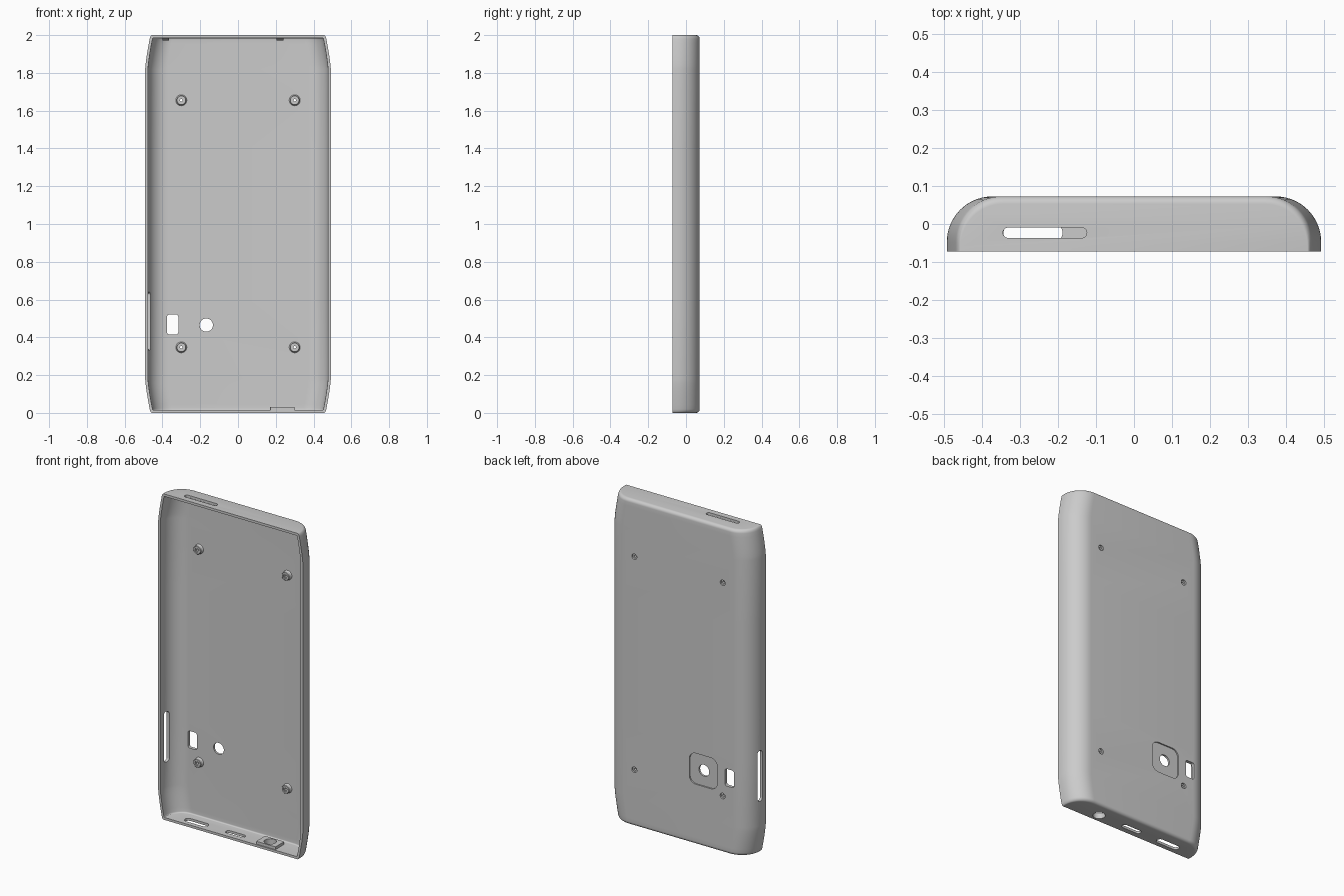
import bpy, bmesh, math
from mathutils import Vector

if "Cube" in bpy.data.objects:
    bpy.data.objects.remove(bpy.data.objects["Cube"])

FRONT, BACK, HEIGHT = -0.0725, 0.0725, 2.0
WALL, FLOOR = 0.015, 0.02
BOSSES = [(x, z) for x in (-0.3, 0.3) for z in (0.347, 1.655)]

grey = bpy.data.materials.new("light grey plastic")
grey.diffuse_color = (0.6, 0.6, 0.6, 1)
grey.use_nodes = True
grey.node_tree.nodes["Principled BSDF"].inputs["Base Color"].default_value = grey.diffuse_color


def finish(name, bm):
    bmesh.ops.recalc_face_normals(bm, faces=bm.faces)
    mesh = bpy.data.meshes.new(name)
    bm.to_mesh(mesh)
    bm.free()
    mesh.materials.append(grey)
    obj = bpy.data.objects.new(name, mesh)
    bpy.context.collection.objects.link(obj)
    return obj


def loft(name, rings, closed=False):
    """Skin equal-length rings; cap the ends, or join last to first."""
    bm = bmesh.new()
    loops = [[bm.verts.new(p) for p in ring] for ring in rings]
    n = len(loops[0])
    pairs = list(zip(loops, loops[1:]))
    if closed:
        pairs.append((loops[-1], loops[0]))
    else:
        bm.faces.new(loops[0])
        bm.faces.new(loops[-1])
    for a, b in pairs:
        for i in range(n):
            j = (i + 1) % n
            bm.faces.new((a[i], a[j], b[j], b[i]))
    return finish(name, bm)


def rounded_prism(name, axis, u, v, w, h, r, lo, hi, seg=8):
    """Rounded rectangle centred on (u, v), extruded along an axis."""
    pts = []
    for k, (su, sv) in enumerate(((1, 1), (-1, 1), (-1, -1), (1, -1))):
        for i in range(seg + 1):
            a = math.pi / 2 * (k + i / seg)
            pts.append((u + su * (w / 2 - r) + r * math.cos(a),
                        v + sv * (h / 2 - r) + r * math.sin(a)))
    place = {"x": lambda p, t: (t, p[0], p[1]),
             "y": lambda p, t: (p[0], t, p[1]),
             "z": lambda p, t: (p[0], p[1], t)}[axis]
    return loft(name, [[place(p, t) for p in pts] for t in (lo, hi)])


def cut(target, cutter, remove=True):
    mod = target.modifiers.new("cut", "BOOLEAN")
    mod.operation, mod.solver, mod.object = "DIFFERENCE", "EXACT", cutter
    bpy.context.view_layer.objects.active = target
    bpy.ops.object.modifier_apply(modifier=mod.name)
    if remove:
        bpy.data.objects.remove(cutter)


def half_width(z):
    """Straight sides that taper in towards both ends."""
    t = max(0, (abs(z - 1) - 0.82) / 0.18)
    return 0.4915 - 0.028 * t ** 1.3


def section(z, w, front, back, r):
    """Cross-section: square at the front, large rounds at the back."""
    half = [(w, front), (w, back - r)]
    half += [(w - r + r * math.cos(a), back - r + r * math.sin(a))
             for a in (math.pi / 2 * i / 14 for i in range(1, 15))]
    return [(x, y, z) for x, y in half] + [(-x, y, z) for x, y in reversed(half)]


def tub(name, inset, front, back, radius, fillet):
    """Tapered solid with a filleted edge where the back meets the ends."""
    top = HEIGHT - inset
    upper = [(1 + 0.82 * i / 2, 0) for i in range(3)]
    upper += [(1.82 + (top - fillet - 1.82) * i / 7, 0) for i in range(1, 8)]
    for i in range(1, 7):
        a = math.pi / 2 * i / 6
        upper.append((top - fillet * (1 - math.sin(a)), fillet * (1 - math.cos(a))))
    levels = [(2 - z, d) for z, d in reversed(upper[1:])] + upper
    return loft(name, [section(z, half_width(z) - inset - 0.4 * d, front,
                               back - d, radius - 0.4 * d) for z, d in levels])


# Shell: outer body minus inner cavity
shell = tub("shell", 0, FRONT, BACK, 0.12, 0.02)
cut(shell, tub("cavity", WALL, -0.12, BACK - FLOOR, 0.105, 0.008))

# Audio jack block on the inside of the bottom wall
jack_block = rounded_prism("jack_block", "z", 0.235, -0.023, 0.13, 0.085, 0.004,
                           0.01, 0.032)

# Camera recess, camera hole and flash window in the back
cut(shell, rounded_prism("c", "y", -0.168, 0.465, 0.19, 0.19, 0.045, BACK - 0.008, 0.1))
cut(shell, rounded_prism("c", "y", -0.168, 0.465, 0.07, 0.07, 0.0349, 0, 0.1))
cut(shell, rounded_prism("c", "y", -0.346, 0.468, 0.06, 0.105, 0.012, 0, 0.1))

# Side button slot and top slot
cut(shell, rounded_prism("c", "x", -0.021, 0.485, 0.036, 0.31, 0.0175, -0.6, -0.42))
cut(shell, rounded_prism("c", "z", -0.234, -0.023, 0.22, 0.027, 0.0134, 1.9, 2.1))

# Bottom ports: wide slot, middle slot and round jack
cut(shell, rounded_prism("c", "z", -0.265, -0.023, 0.155, 0.044, 0.0215, -0.1, 0.1))
cut(shell, rounded_prism("c", "z", 0.0, -0.023, 0.13, 0.034, 0.0165, -0.1, 0.1))
jack = rounded_prism("c", "z", 0.235, -0.023, 0.07, 0.07, 0.0349, -0.1, 0.1)
cut(shell, jack, remove=False)
cut(jack_block, jack)

# Screw holes, counterbored from the back
for x, z in BOSSES:
    cut(shell, rounded_prism("c", "y", x, z, 0.034, 0.034, 0.0169, BACK - 0.01, 0.1))
    cut(shell, rounded_prism("c", "y", x, z, 0.014, 0.014, 0.0069, 0, 0.1))

# Screw bosses on the inner floor
parts = [shell, jack_block]
profile = [(0.007, 0.054), (0.007, 0.036), (0.014, 0.036), (0.014, 0.03),
           (0.023, 0.03), (0.025, 0.032), (0.025, 0.046), (0.03, 0.054)]
for x, z in BOSSES:
    rings = []
    for i in range(32):
        a = math.tau * i / 32
        rings.append([(x + r * math.cos(a), y, z + r * math.sin(a)) for r, y in profile])
    parts.append(loft("screw_boss", rings, closed=True))

# Snap wedges under the top wall
for x in (-0.383, 0.222):
    wedge = [(-0.05, 1.988), (-0.02, 1.971), (-0.01, 1.971), (-0.01, 1.988)]
    parts.append(loft("snap_wedge", [[(x + s, y, z) for y, z in wedge]
                                     for s in (-0.018, 0.018)]))

# Smooth the rounds, keep the edges crisp
bpy.ops.object.select_all(action="DESELECT")
for obj in parts:
    obj.select_set(True)
bpy.context.view_layer.objects.active = shell
bpy.ops.object.shade_smooth_by_angle(angle=math.radians(30))
